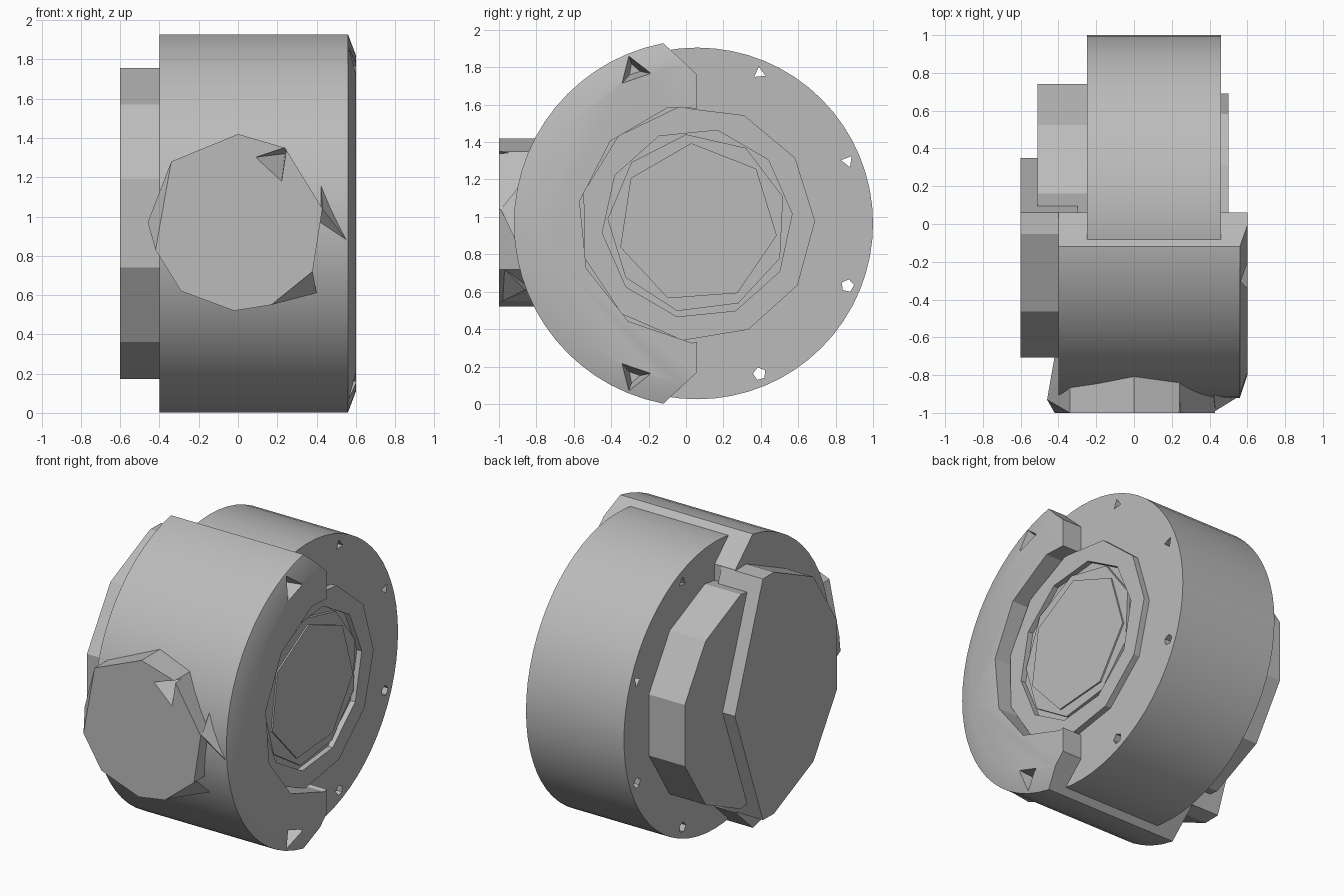
import bpy, bmesh, math
from mathutils import Vector, Matrix

if "Cube" in bpy.data.objects:
    bpy.data.objects.remove(bpy.data.objects["Cube"])

CY, CZ = 0.06, 0.965          # main axis runs along x through this point

grey = bpy.data.materials.new("plain grey")
grey.use_nodes = True
COLOUR = (0.5, 0.5, 0.5, 1)
grey.diffuse_color = COLOUR
grey.node_tree.nodes["Principled BSDF"].inputs["Base Color"].default_value = COLOUR


def finish(name, bm, smooth=False):
    bmesh.ops.recalc_face_normals(bm, faces=bm.faces)
    mesh = bpy.data.meshes.new(name)
    bm.to_mesh(mesh)
    bm.free()
    ob = bpy.data.objects.new(name, mesh)
    bpy.context.collection.objects.link(ob)
    mesh.materials.append(grey)
    if smooth:
        shade(ob)
    return ob


def shade(ob):
    bpy.ops.object.select_all(action='DESELECT')
    ob.select_set(True)
    bpy.context.view_layer.objects.active = ob
    bpy.ops.object.shade_smooth_by_angle(angle=math.radians(30))


def disc(bm, x0, x1, r0, r1, n, turn=0, y=CY, z=CZ):
    """Cylinder or frustum along x; turn is the angle of the first corner from +y."""
    rings = []
    for x, r in ((x0, r0), (x1, r1)):
        angles = [turn + math.tau * i / n for i in range(n)]
        rings.append([bm.verts.new((x, y + r * math.cos(a), z + r * math.sin(a))) for a in angles])
    a, b = rings
    for i in range(n):
        j = (i + 1) % n
        bm.faces.new((a[i], a[j], b[j], b[i]))
    bm.faces.new(a)
    bm.faces.new(b)


def drum(name, x0, x1, r, n, turn=0, r1=None, y=CY, z=CZ):
    bm = bmesh.new()
    disc(bm, x0, x1, r, r if r1 is None else r1, n, turn, y, z)
    return finish(name, bm)


def hull(name, points):
    bm = bmesh.new()
    for p in points:
        bm.verts.new(p)
    res = bmesh.ops.convex_hull(bm, input=bm.verts)
    bmesh.ops.delete(bm, geom=[v for v in bm.verts if not v.link_faces], context='VERTS')
    bmesh.ops.dissolve_limit(bm, angle_limit=0.01, verts=bm.verts, edges=bm.edges)
    return finish(name, bm)


def cut(ob, cutters):
    bpy.context.view_layer.objects.active = ob
    for c in cutters:
        c.hide_render = True
        m = ob.modifiers.new("cut", 'BOOLEAN')
        m.operation, m.solver, m.object = 'DIFFERENCE', 'EXACT', c
        bpy.ops.object.modifier_apply(modifier=m.name)
        bpy.data.objects.remove(c)


# Rear drum with bolt holes right through it
rear = drum("rear_drum", -0.25, 0.46, 0.94, 64)
holes = []
for k in (-3, -1, 1, 3):
    a = math.pi / 8 * k
    holes.append(drum("hole", -0.5, 0.7, 0.035, 3 if k > 0 else 5, a + 0.5,
                      y=CY + 0.87 * math.cos(a), z=CZ + 0.87 * math.sin(a)))
cut(rear, holes)
shade(rear)

# Front shell: chamfered drum trimmed to a half with sloping ends
bm = bmesh.new()
n = 64
rings = []
for x, r in ((-0.4, 0.98), (0.56, 0.98), (0.6, 0.86)):
    rings.append([bm.verts.new((x, CY + r * math.cos(math.tau * i / n),
                                CZ + r * math.sin(math.tau * i / n))) for i in range(n)])
for a, b in zip(rings, rings[1:]):
    for i in range(n):
        bm.faces.new((a[i], a[i - 1], b[i - 1], b[i]))
bm.faces.new(rings[0])
bm.faces.new(rings[-1])
for off, normal in ((0, (0, 1, 0)), (0.795, (0, 0.68, 0.73)), (-0.795, (0, 0.68, -0.73))):
    res = bmesh.ops.bisect_plane(bm, geom=bm.verts[:] + bm.edges[:] + bm.faces[:],
                                 plane_co=(0, CY, CZ + off), plane_no=normal, clear_outer=True)
    edges = [e for e in res["geom_cut"] if isinstance(e, bmesh.types.BMEdge)]
    bmesh.ops.holes_fill(bm, edges=edges, sides=0)
shell = finish("front_shell", bm)
pits = [drum("hub_opening", 0.42, 0.7, 0.64, 11, 0.1)]
for s in (-1, 1):
    pits.append(drum("pit", 0.4, 0.64, 0.01, 3, s * 1.9, 0.11, y=-0.28, z=CZ + s * 0.82))
cut(shell, pits)
shade(shell)

# Hub on the right face: rim, groove and core
hub = drum("hub_rim", 0.4, 0.5, 0.63, 11, 0.02)
cut(hub, [drum("hub_groove", 0.465, 0.6, 0.51, 10, 0.1)])
drum("hub_step", 0.44, 0.485, 0.48, 9, 0.3)
drum("hub_core", 0.44, 0.495, 0.43, 7, -0.15)

# Low-sided cover on the left face of the rear drum
drum("rear_cover", -0.51, -0.2, 0.71, 11, math.pi / 11)

# Front cover plate: half polygon with a pointed rear edge
outline = [(CY, CZ + 0.79), (0.35, CZ), (CY, CZ - 0.79)]
for k in (-5, -3, -1, 1, 3, 5):
    a = math.pi + math.pi / 11 * k
    outline.append((CY + 0.8 * math.cos(a), CZ + 0.8 * math.sin(a)))
hull("front_cover", [(x, y, z) for x in (-0.6, -0.3) for y, z in outline])

# Faceted boss on the front, with a corner nick
face = [(0, 1.42), (0.24, 1.35), (0.43, 1.04), (0.38, 0.72), (0.17, 0.55),
        (-0.02, 0.52), (-0.29, 0.62), (-0.42, 0.83), (-0.34, 1.28)]
boss = hull("front_boss", [(x, -1, z) for x, z in face]
            + [(x, -0.7, z) for x, z in face] + [(-0.46, -0.93, 0.97)])
cut(boss, [hull("nick", [(0.07, -1.02, 1.3), (0.25, -1.02, 1.36), (0.22, -1.02, 1.16),
                         (0.24, -0.85, 1.32)])])

# Web and foot joining the boss to the shell
hull("boss_web", [(0.42, -0.85, 1.22), (0.43, -0.99, 1.04), (0.56, -0.91, 0.87), (0.4, -0.8, 0.85)])
hull("boss_foot", [(0.38, -0.97, 0.72), (0.17, -0.98, 0.55), (0.4, -0.86, 0.61), (0.2, -0.8, 0.6)])
